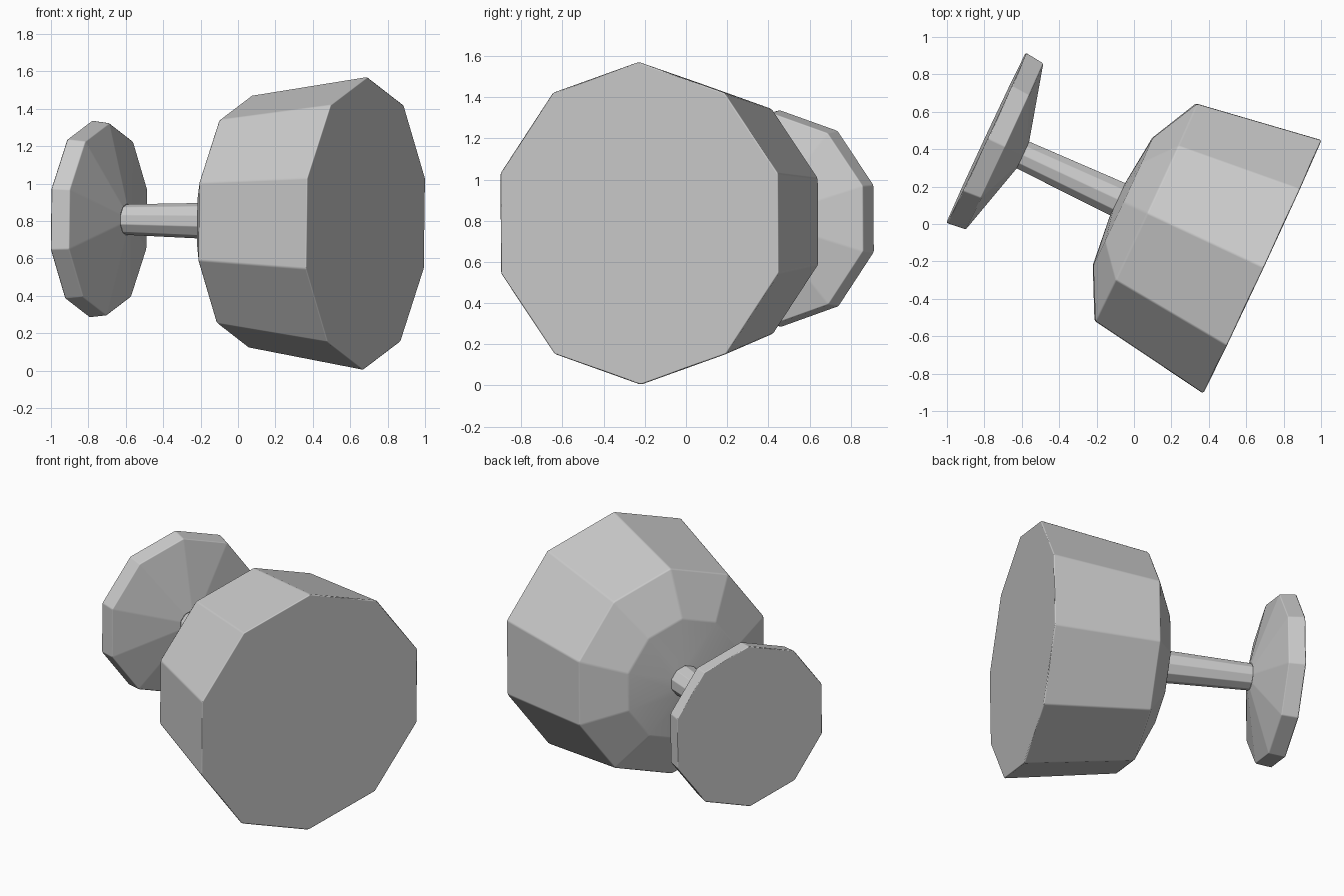
import bpy, bmesh
from math import cos, sin, tau
from mathutils import Matrix, Vector

cube = bpy.data.objects.get("Cube")
if cube:
    bpy.data.objects.remove(cube, do_unlink=True)

SIDES = 10

# One plain grey for the whole goblet
grey = bpy.data.materials.new("plain grey")
grey.use_nodes = True
colour = (0.6, 0.6, 0.6, 1)
grey.diffuse_color = colour
grey.node_tree.nodes["Principled BSDF"].inputs["Base Color"].default_value = colour

# Frame of the goblet lying on its side: local z runs from foot to mouth
axis = Vector((0.906, -0.423, -0.0146)).normalized()
side = Vector((0.423, 0.906, 0)).normalized()
up = axis.cross(side)
if up.z < 0:
    up = -up
origin = side * 0.083 + Vector((0, 0, 0.7975))
frame = Matrix((up, axis.cross(up), axis)).transposed().to_4x4()
frame.translation = origin


def turned(name, profile, cap_start=False, cap_end=False, bevel=0.0):
    """Faceted solid of revolution from (height, radius) pairs."""
    bm = bmesh.new()
    rings = []
    for height, radius in profile:
        rings.append([bm.verts.new((radius * cos(tau * i / SIDES),
                                    radius * sin(tau * i / SIDES), height))
                      for i in range(SIDES)])
    for low, high in zip(rings, rings[1:]):
        for i in range(SIDES):
            j = (i + 1) % SIDES
            bm.faces.new((low[i], low[j], high[j], high[i]))
    if cap_start:
        bm.faces.new(rings[0][::-1])
    if cap_end:
        bm.faces.new(rings[-1])
    for face in bm.faces:
        face.smooth = bevel > 0
    mesh = bpy.data.meshes.new(name)
    bm.to_mesh(mesh)
    bm.free()
    mesh.materials.append(grey)
    obj = bpy.data.objects.new(name, mesh)
    obj.matrix_world = frame
    bpy.context.collection.objects.link(obj)
    if bevel:
        # Slightly softened edges, flat facets
        mod = obj.modifiers.new("soft edges", 'BEVEL')
        mod.width = bevel
        mod.segments = 1
        mod.limit_method = 'ANGLE'
        mod.angle_limit = 0.15
        mod.harden_normals = True
    return obj


# Foot: flat disc with a shallow cone towards the stem
turned("foot", [(-0.91, 0.527), (-0.805, 0.515), (-0.695, 0.085)],
       cap_start=True, bevel=0.006)

# Stem
turned("stem", [(-0.695, 0.083), (-0.135, 0.1)], bevel=0.004)

# Bowl, closed across the mouth
turned("bowl", [(-0.135, 0.1), (-0.105, 0.395), (0.03, 0.674), (0.716, 0.785)],
       cap_end=True, bevel=0.008)
